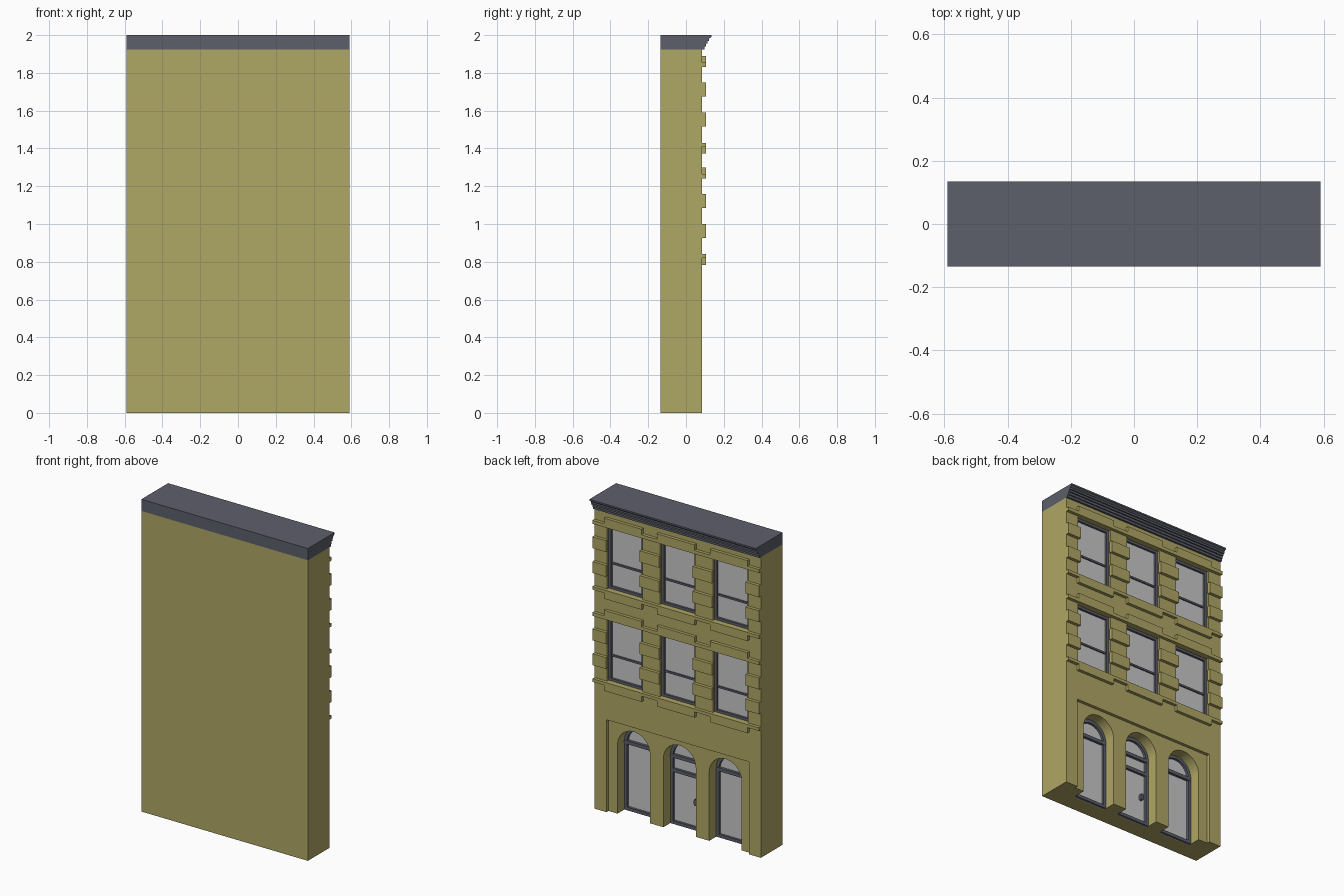
import bpy, bmesh, math

if "Cube" in bpy.data.objects:
    bpy.data.objects.remove(bpy.data.objects["Cube"])


def material(name, rgb):
    m = bpy.data.materials.new(name)
    m.diffuse_color = (*rgb, 1)
    m.use_nodes = True
    m.node_tree.nodes["Principled BSDF"].inputs["Base Color"].default_value = m.diffuse_color
    return m


WALL = material("olive_stone", (0.43, 0.385, 0.13))
DARK = material("slate_grey", (0.11, 0.115, 0.145))
GLASS = material("pale_glass", (0.58, 0.58, 0.59))

W, BACK, FACE = 0.59, -0.135, 0.085      # half width, rear plane, facade plane
PROUD = 0.105                            # front of raised stonework
ROOF = 1.925


def finish(name, bm, mat):
    bmesh.ops.recalc_face_normals(bm, faces=bm.faces)
    me = bpy.data.meshes.new(name)
    bm.to_mesh(me)
    bm.free()
    me.materials.append(mat)
    ob = bpy.data.objects.new(name, me)
    bpy.context.collection.objects.link(ob)
    return ob


def prism(name, loop, y0, y1, mat):
    """Extrude an xz outline along y."""
    bm = bmesh.new()
    a = [bm.verts.new((x, y0, z)) for x, z in loop]
    b = [bm.verts.new((x, y1, z)) for x, z in loop]
    bm.faces.new(a)
    bm.faces.new(b)
    for i in range(len(loop)):
        j = (i + 1) % len(loop)
        bm.faces.new((a[i], a[j], b[j], b[i]))
    return finish(name, bm, mat)


def rect(x0, x1, z0, z1):
    return [(x0, z0), (x1, z0), (x1, z1), (x0, z1)]


def arch(cx, hw, z0, spring, n=20):
    arc = [(cx + hw * math.cos(math.pi * i / n), spring + hw * math.sin(math.pi * i / n))
           for i in range(n + 1)]
    return [(cx - hw, z0), (cx + hw, z0)] + arc


def box(name, x0, x1, y0, y1, z0, z1, mat):
    return prism(name, rect(x0, x1, z0, z1), y0, y1, mat)


def ring(name, outer, inner, y0, y1, mat):
    """Frame between two outlines of equal point count."""
    bm = bmesh.new()
    L = [[bm.verts.new((x, y, z)) for x, z in lp]
         for lp, y in ((outer, y0), (outer, y1), (inner, y1), (inner, y0))]
    n = len(outer)
    for k in range(4):
        p, q = L[k], L[(k + 1) % 4]
        for i in range(n):
            j = (i + 1) % n
            bm.faces.new((p[i], p[j], q[j], q[i]))
    return finish(name, bm, mat)


def cut(target, cutter):
    cutter.hide_render = True
    m = target.modifiers.new("cut", 'BOOLEAN')
    m.operation, m.solver, m.object = 'DIFFERENCE', 'EXACT', cutter
    bpy.context.view_layer.objects.active = target
    bpy.ops.object.modifier_apply(modifier=m.name)
    bpy.data.objects.remove(cutter, do_unlink=True)


# main wall block and roof block
wall = box("wall", -W, W, BACK, FACE, 0, ROOF, WALL)
box("roof_block", -W, W, BACK, FACE, ROOF, 2.0, DARK)

# stepped cornice, profile in (y, z), extruded along x
profile = [(FACE, ROOF), (0.098, ROOF), (0.098, 1.94), (0.105, 1.94), (0.105, 1.955),
           (0.113, 1.955), (0.113, 1.968), (0.121, 1.968), (0.121, 1.98),
           (0.130, 1.987), (0.135, 1.99), (0.135, 2.0), (FACE, 2.0)]
cornice = prism("cornice", profile, -W, W, DARK)
for v in cornice.data.vertices:
    y, x, z = v.co
    v.co = (x, y, z)
cornice.data.flip_normals()

# ground floor: shallow panel with three deep arches
HW, SPRING, DEEP, T = 0.115, 0.44, -0.025, 0.02
cut(wall, box("panel_cutter", -0.505, 0.505, 0.065, 0.2, -0.1, 0.592, WALL))
for cx in (-0.325, 0, 0.325):
    cut(wall, prism("arch_cutter", arch(cx, HW, -0.1, SPRING), DEEP, 0.2, WALL))
    prism("arch_glass", arch(cx, HW, 0, SPRING), DEEP - 0.002, DEEP + 0.005, GLASS)
    ring("arch_frame", arch(cx, HW, 0, SPRING), arch(cx, HW - T, 0.02, SPRING),
         DEEP - 0.002, DEEP + 0.02, DARK)
    box("arch_transom", cx - HW, cx + HW, DEEP, DEEP + 0.022, 0.425, 0.447, DARK)

# door rail and handle in the middle arch
box("door_rail", -HW, HW, DEEP, DEEP + 0.02, 0.333, 0.355, DARK)
handle = [(-0.065 + 0.012 * math.cos(math.tau * i / 12), 0.18 + 0.022 * math.sin(math.tau * i / 12))
          for i in range(12)]
prism("door_handle", handle, DEEP, DEEP + 0.025, DARK)

# two upper storeys
WH, INSET, F = 0.125, 0.05, 0.016
for base in (0.84, 1.43):
    top = base + 0.402
    for cx in (-0.375, 0, 0.375):
        x0, x1 = cx - WH, cx + WH
        cut(wall, box("window_cutter", x0, x1, INSET, 0.2, base, top, WALL))
        box("window_glass", x0, x1, INSET - 0.002, INSET + 0.004, base, top, GLASS)
        ring("window_frame", rect(x0, x1, base, top),
             rect(x0 + F, x1 - F, base + F, top - F), INSET - 0.002, INSET + 0.018, DARK)
        box("meeting_rail", x0, x1, INSET, INSET + 0.012, base + 0.155, base + 0.167, DARK)
        # raised lintel and dropped apron over and under each window
        box("lintel", x0 - 0.008, x1 + 0.008, FACE - 0.002, PROUD, top + 0.022, top + 0.058, WALL)
        box("apron", x0 - 0.008, x1 + 0.008, FACE - 0.002, PROUD, base - 0.056, base - 0.02, WALL)
    # continuous bands
    box("lintel_band", -W, W, FACE - 0.002, PROUD, top, top + 0.022, WALL)
    box("sill_band", -W, W, FACE - 0.002, PROUD, base - 0.02, base, WALL)
    # pier blocks
    for z in (base + 0.087, base + 0.246):
        for a, b in ((-W, -0.494), (-0.256, -0.119), (0.119, 0.256), (0.494, W)):
            box("pier_block", a, b, FACE - 0.002, PROUD, z, z + 0.073, WALL)
